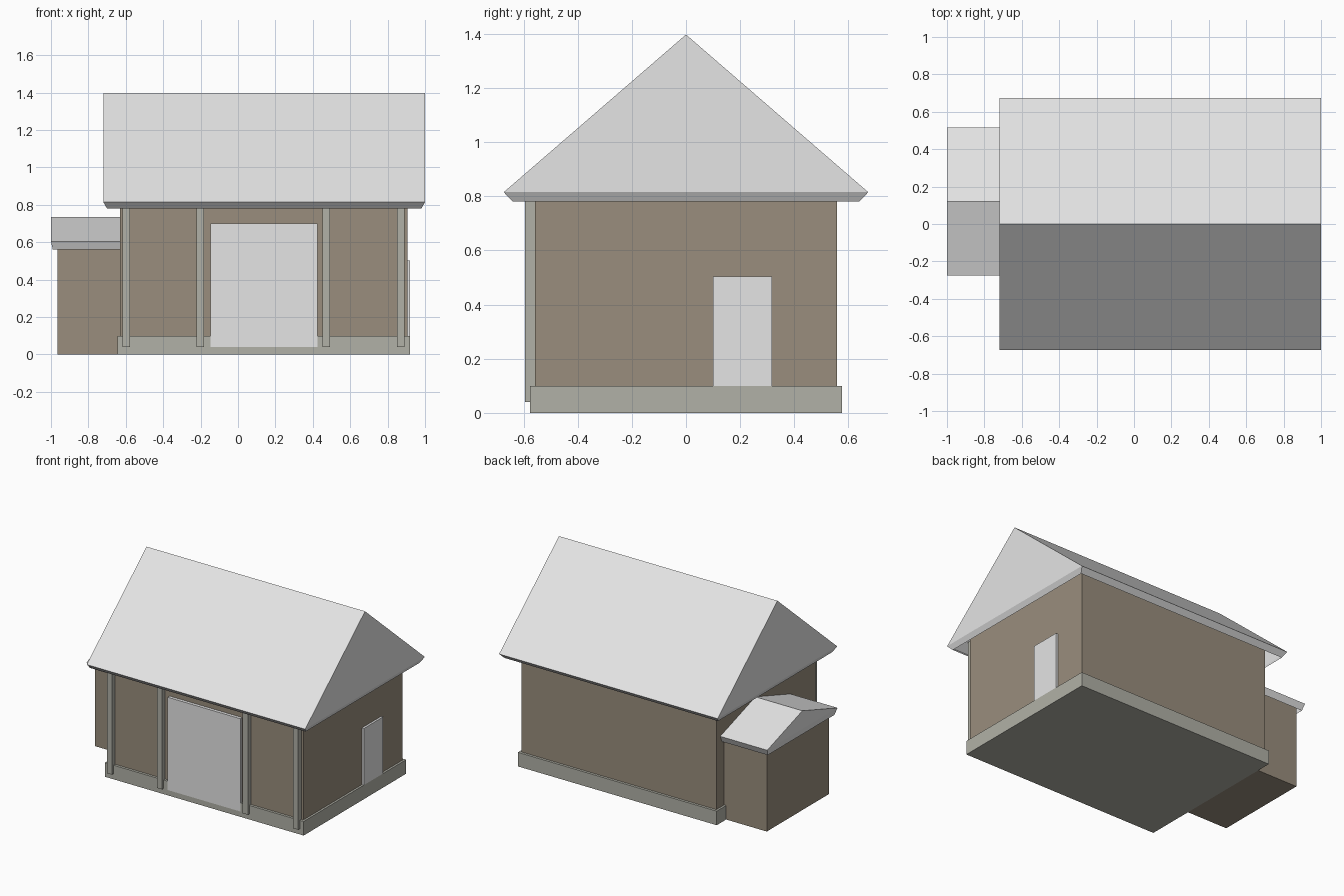
import bpy

if "Cube" in bpy.data.objects:
    bpy.data.objects.remove(bpy.data.objects["Cube"])


def material(name, rgb):
    m = bpy.data.materials.new(name)
    m.diffuse_color = (*rgb, 1)
    m.use_nodes = True
    m.node_tree.nodes["Principled BSDF"].inputs["Base Color"].default_value = m.diffuse_color
    return m


PALE = material("pale_grey", (0.78, 0.78, 0.78))
BROWN = material("brown_plaster", (0.32, 0.27, 0.205))
STONE = material("stone_grey", (0.44, 0.44, 0.385))


def mesh_object(name, verts, faces, mat):
    me = bpy.data.meshes.new(name)
    me.from_pydata(verts, [], faces)
    me.materials.append(mat)
    ob = bpy.data.objects.new(name, me)
    bpy.context.collection.objects.link(ob)
    return ob


def box(name, x, y, z, mat):
    verts = [(a, b, c) for c in z for a, b in
             ((x[0], y[0]), (x[1], y[0]), (x[1], y[1]), (x[0], y[1]))]
    faces = [(3, 2, 1, 0), (4, 5, 6, 7)]
    faces += [(i, (i + 1) % 4, (i + 1) % 4 + 4, i + 4) for i in range(4)]
    return mesh_object(name, verts, faces, mat)


def gable_roof(name, x, y, low, eave, ridge, inset, mat):
    """Gable shell, open below, with eave edges sloping inward to the bottom."""
    ix, iy = inset
    mid = (y[0] + y[1]) / 2

    def ring(dx, dy, z):
        return [(x[0] + dx, y[0] + dy, z), (x[1] - dx, y[0] + dy, z),
                (x[1] - dx, y[1] - dy, z), (x[0] + dx, y[1] - dy, z)]

    verts = ring(ix, iy, low) + ring(0, 0, eave) + [(x[0], mid, ridge), (x[1], mid, ridge)]
    faces = [(i, (i + 1) % 4, (i + 1) % 4 + 4, i + 4) for i in range(4)]
    faces += [(4, 5, 9, 8), (6, 7, 8, 9), (5, 6, 9), (7, 4, 8)]
    return mesh_object(name, verts, faces, mat)


# Main building
box("foundation", (-0.645, 0.92), (-0.576, 0.576), (0, 0.1), STONE)
box("main_walls", (-0.63, 0.905), (-0.558, 0.558), (0.05, 0.9), BROWN)
gable_roof("main_roof", (-0.72, 1.0), (-0.673, 0.673), 0.78, 0.815, 1.397,
           (0.02, 0.033), PALE)

# Side annex
box("annex_walls", (-0.965, -0.62), (-0.23, 0.47), (0, 0.61), BROWN)
gable_roof("annex_roof", (-1.0, -0.61), (-0.275, 0.515), 0.56, 0.605, 0.735,
           (0.01, 0.02), PALE)

# Doors
box("front_door", (-0.147, 0.424), (-0.58, -0.55), (0.04, 0.7), PALE)
box("side_door", (0.895, 0.92), (0.1, 0.318), (0.1, 0.503), PALE)

# Porch posts along the front wall
for i, px in enumerate((-0.597, -0.202, 0.473, 0.87)):
    box(f"front_post_{i + 1}", (px - 0.02, px + 0.02), (-0.594, -0.55), (0.04, 0.85), STONE)
